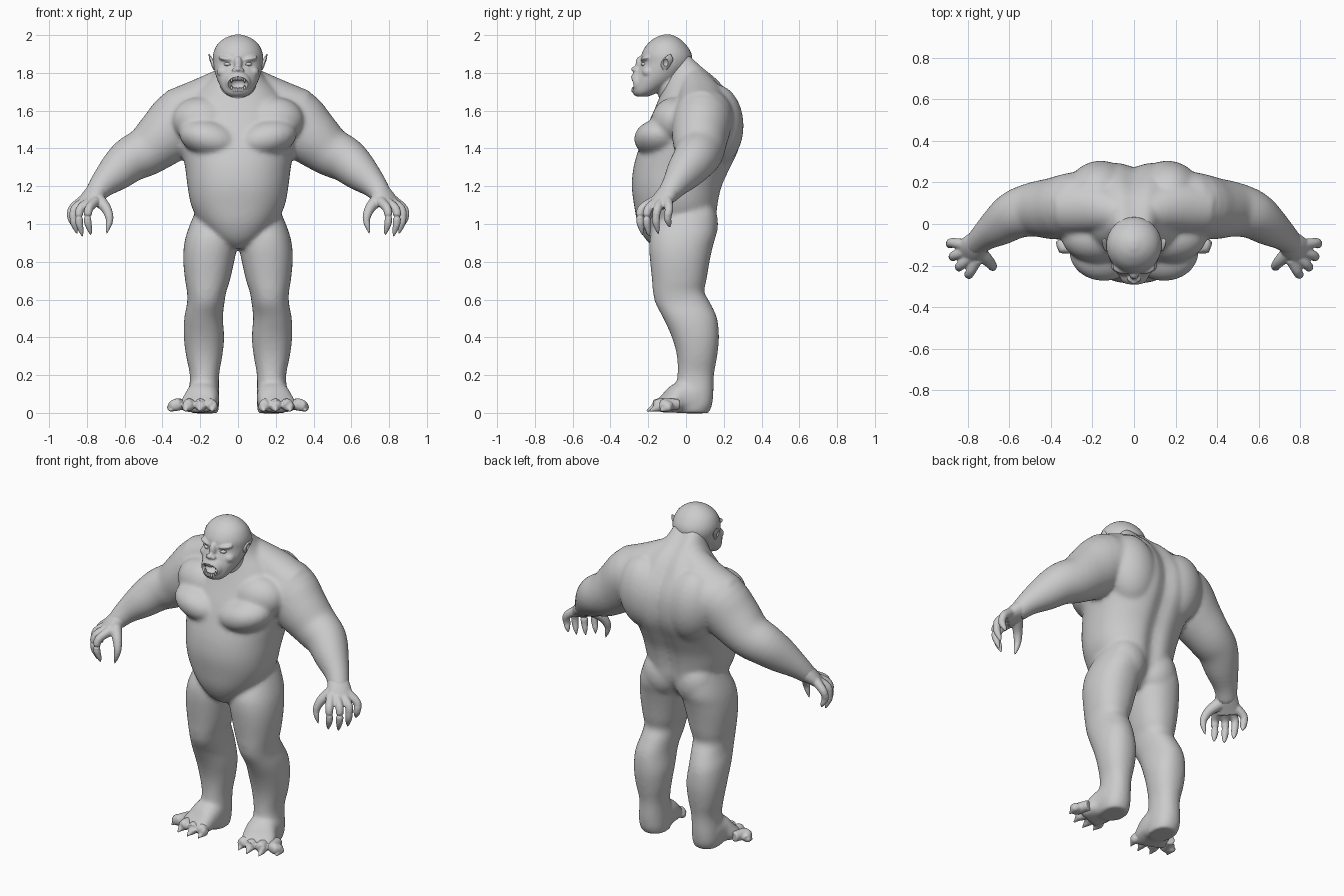
import bpy, bmesh, math
from mathutils import Vector, Matrix

cube = bpy.data.objects.get("Cube")
if cube:
    bpy.data.objects.remove(cube, do_unlink=True)

skin = bpy.data.materials.new("grey_skin")
skin.use_nodes = True
skin.diffuse_color = (0.6, 0.6, 0.6, 1)
skin.node_tree.nodes["Principled BSDF"].inputs["Base Color"].default_value = (0.6, 0.6, 0.6, 1)

SIDES, ONE = (1, -1), (1,)


def curve_through(points, steps):
    """Smooth path through points that also carry radii."""
    pts = [Vector(p) for p in points]
    pts = [2 * pts[0] - pts[1]] + pts + [2 * pts[-1] - pts[-2]]
    out = []
    for a, b, c, d in zip(pts, pts[1:], pts[2:], pts[3:]):
        for i in range(steps):
            t = i / steps
            out.append(b + (c - a) * (t / 2) + (a * 2 - b * 5 + c * 4 - d) * (t * t / 2)
                       + (b * 3 - a - c * 3 + d) * (t ** 3 / 2))
    return out + [pts[-2]]


def tube(bm, points, sides=SIDES, flat=False, power=2.0, groove=0.0, segs=32, steps=4):
    """Skin of elliptical rings; each point is x, y, z, radius across, radius along."""
    for s in sides:
        path = curve_through(points, steps)
        centres = [Vector((s * p[0], p[1], p[2])) for p in path]
        rings = []
        for i, (p, c) in enumerate(zip(path, centres)):
            u, v = Vector((1, 0, 0)), Vector((0, 1, 0))
            if not flat:
                t = (centres[min(i + 1, len(path) - 1)] - centres[max(i - 1, 0)]).normalized()
                u = t.cross(Vector((0, 0, 1))).normalized()
                v = u.cross(t)
            ring = []
            for k in range(segs):
                a = math.tau * k / segs
                ca, sa = math.cos(a), math.sin(a)
                ex = math.copysign(abs(ca) ** (2 / power), ca)
                ey = math.copysign(abs(sa) ** (2 / power), sa)
                co = c + u * (ex * max(p[3], .002)) + v * (ey * max(p[4], .002))
                if sa > 0:
                    co.y -= groove * math.exp(-(co.x / .05) ** 2)
                ring.append(bm.verts.new(co))
            rings.append(ring)
        for r, q in zip(rings, rings[1:]):
            for k in range(segs):
                n = (k + 1) % segs
                bm.faces.new((r[k], r[n], q[n], q[k]))
        bm.faces.new(rings[0][::-1])
        bm.faces.new(rings[-1])


def blob(bm, centre, size, sides=SIDES, tilt=0.0):
    """Ellipsoid muscle or lump, tilted in the front plane."""
    for s in sides:
        place = (Matrix.Translation((s * centre[0], centre[1], centre[2]))
                 @ Matrix.Rotation(s * tilt, 4, 'Y') @ Matrix.Diagonal((*size, 1)))
        bmesh.ops.create_uvsphere(bm, u_segments=32, v_segments=20, radius=1, matrix=place)


def section(rows):
    """Rows of height, front, back, half width become upright tube points."""
    return [(0, (f + b) / 2, z, w, (b - f) / 2) for z, f, b, w in rows]


def finish(name, bm, voxel=0.0, smooth=0):
    """Make the object, optionally fusing its pieces into one soft skin."""
    bmesh.ops.recalc_face_normals(bm, faces=bm.faces)
    mesh = bpy.data.meshes.new(name)
    bm.to_mesh(mesh)
    bm.free()
    obj = bpy.data.objects.new(name, mesh)
    bpy.context.collection.objects.link(obj)
    mesh.materials.append(skin)
    bpy.context.view_layer.objects.active = obj
    if voxel:
        m = obj.modifiers.new("fuse", 'REMESH')
        m.mode, m.voxel_size = 'VOXEL', voxel
        bpy.ops.object.modifier_apply(modifier=m.name)
        m = obj.modifiers.new("soften", 'SMOOTH')
        m.factor, m.iterations = 0.5, smooth
        bpy.ops.object.modifier_apply(modifier=m.name)
    obj.data.shade_smooth()
    return obj


def carve(obj, bm):
    """Cut the shape in bm out of obj."""
    cutter = finish("cutter", bm)
    cutter.hide_render = True
    cut = obj.modifiers.new("carve", 'BOOLEAN')
    cut.operation, cut.object, cut.solver = 'DIFFERENCE', cutter, 'EXACT'
    bpy.context.view_layer.objects.active = obj
    bpy.ops.object.modifier_apply(modifier=cut.name)
    bpy.data.objects.remove(cutter, do_unlink=True)
    bpy.ops.object.select_all(action='DESELECT')
    obj.select_set(True)
    bpy.ops.object.shade_smooth_by_angle(angle=math.radians(40))


# Torso and nape with a spine groove
bm = bmesh.new()
tube(bm, section([(.87, -.16, .08, .05), (.92, -.215, .125, .13), (1, -.255, .168, .2),
                  (1.1, -.275, .178, .248), (1.2, -.287, .2, .267), (1.3, -.278, .245, .28),
                  (1.4, -.25, .29, .3), (1.5, -.215, .303, .31), (1.6, -.17, .285, .29),
                  (1.7, -.13, .23, .22), (1.77, -.11, .175, .15), (1.83, -.11, .105, .11),
                  (1.89, -.13, .045, .088), (1.94, -.13, 0, .055)]),
     ONE, flat=True, power=2.2, groove=.03, segs=64)
# Chest, shoulder blades, buttocks and neck slope
blob(bm, (.145, -.135, 1.45), (.17, .14, .1), tilt=-.25)
blob(bm, (.18, -.06, 1.54), (.17, .125, .13), tilt=-.15)
blob(bm, (.16, .155, 1.52), (.16, .15, .22), tilt=.15)
blob(bm, (.11, .065, 1), (.12, .105, .14))
tube(bm, [(.07, .05, 1.75, .085, .08), (.19, .08, 1.67, .12, .105), (.32, .08, 1.59, .13, .13)])
# Arms
tube(bm, [(.16, .1, 1.55, .16, .15), (.28, .09, 1.56, .16, .168), (.38, .075, 1.47, .15, .157),
          (.48, .07, 1.388, .132, .132), (.57, .045, 1.34, .118, .12),
          (.65, -.01, 1.27, .097, .1), (.72, -.06, 1.205, .07, .071),
          (.77, -.11, 1.14, .055, .05)])
# Legs, given by height, front, back, inner and outer edge
legs = [(1.12, -.1, .13, .03, .2), (1.04, -.14, .155, .01, .237), (.95, -.185, .16, .002, .272),
        (.88, -.195, .142, .005, .287), (.8, -.19, .125, .02, .29), (.7, -.18, .108, .043, .28),
        (.64, -.175, .098, .062, .27), (.58, -.162, .13, .072, .27), (.5, -.12, .165, .08, .285),
        (.4, -.075, .175, .073, .287), (.3, -.048, .165, .083, .275), (.2, -.045, .148, .1, .255),
        (.1, -.06, .145, .1, .262), (.04, -.06, .138, .1, .262), (-.002, -.05, .12, .105, .25)]
tube(bm, [((i + o) / 2, (f + b) / 2, z, (o - i) / 2, (b - f) / 2) for z, f, b, i, o in legs],
     flat=True, power=2.2)
# Insteps
tube(bm, [(.185, .06, .09, .08, .085), (.188, -.03, .08, .09, .083), (.207, -.09, .052, .1, .054),
          (.225, -.14, .03, .098, .032)], power=2.4)
finish("body", bm, .011, 11)

# Hands: palm, four curled clawed fingers and a thumb
bm = bmesh.new()
tube(bm, [(.73, -.07, 1.19, .055, .056), (.775, -.115, 1.14, .068, .045), (.81, -.15, 1.095, .07, .03)])
for i in range(4):
    t = i / 3
    little, index = Vector((.878, -.09, 1.08)), Vector((.79, -.235, 1.08))
    knuckle = little.lerp(index, t) + Vector((.018, -.015, 0)) * math.sin(math.pi * t)
    base = Vector((.815, -.1, 1.13)).lerp(Vector((.755, -.17, 1.12)), t)
    drop = .1 + .05 * math.sin(t * 2.2)
    bend = knuckle + Vector((.006, -.008, -drop * .45))
    tip = knuckle + Vector((-.012, .005, -drop))
    tube(bm, [(*base, .028, .028), (*knuckle, .023, .023), (*bend, .021, .021),
              (*bend.lerp(tip, .6), .014, .014), (*tip, .003, .003)], segs=16)
tube(bm, [(.75, -.13, 1.14, .038, .038), (.7, -.18, 1.085, .028, .028),
          (.68, -.205, 1.03, .021, .021), (.687, -.21, .985, .014, .014), (.698, -.21, .945, .003, .003)], segs=16)
finish("hands", bm, .006, 3)

# Clawed toes
bm = bmesh.new()
for x, y in ((.135, -.19), (.2, -.205), (.275, -.19), (.355, -.135)):
    root = .21 + (x - .22) * .65
    tube(bm, [(root, -.04, .045, .03, .03), ((root + x) / 2, y * .5 - .05, .043, .032, .033),
              (x - .004, y + .045, .032, .027, .026), (x, y + .02, .02, .015, .015),
              (x + .003, y - .006, .008, .003, .003)], segs=16)
finish("toes", bm, .006, 3)

# Head: skull, jaw, brow, cheeks, muzzle and nose
bm = bmesh.new()
tube(bm, section([(1.675, -.265, -.2, .045), (1.7, -.285, -.14, .075), (1.75, -.282, -.05, .104),
                  (1.8, -.262, 0, .122), (1.85, -.24, .03, .132), (1.9, -.235, .03, .132),
                  (1.95, -.207, 0, .11), (1.985, -.165, -.04, .068), (2.003, -.12, -.08, .015)]),
     ONE, flat=True)
blob(bm, (.05, -.205, 1.872), (.055, .036, .017), tilt=-.2)
blob(bm, (.075, -.2, 1.805), (.037, .033, .03))
blob(bm, (0, -.245, 1.748), (.07, .055, .063), ONE)
blob(bm, (0, -.245, 1.848), (.022, .022, .04), ONE)
blob(bm, (0, -.27, 1.82), (.018, .022, .015), ONE)
blob(bm, (.018, -.264, 1.815), (.014, .018, .011))
tube(bm, [(0, -.02, 1.66, .12, .12), (0, -.07, 1.75, .1, .1), (0, -.09, 1.82, .09, .09)], ONE, flat=True)
head = finish("head", bm, .006, 4)

# Open mouth and eye sockets
bm = bmesh.new()
blob(bm, (0, -.3, 1.741), (.056, .07, .039), ONE)
blob(bm, (.055, -.25, 1.846), (.025, .022, .009), tilt=-.2)
carve(head, bm)

# Eyes
bm = bmesh.new()
blob(bm, (.054, -.22, 1.846), (.02, .018, .011))
finish("eyes", bm)

# Teeth: upper and lower rows with longer canines
bm = bmesh.new()
for row, z in ((-1, 1.782), (1, 1.7)):
    for i in range(4):
        x = .006 + .0095 * i
        y = -.283 + 12 * x * x
        size = .036 if i == 3 else .024
        tube(bm, [(x, y, z, .007, .007), (x, y, z + row * size * .6, .006, .006),
                  (x, y, z + row * size, .002, .002)], flat=True, segs=10)
finish("teeth", bm)

# Pointed, hollowed ears
bm = bmesh.new()
tube(bm, [(.118, -.112, 1.815, .012, .012), (.128, -.108, 1.842, .014, .026),
          (.142, -.095, 1.872, .01, .026), (.154, -.085, 1.9, .002, .004)], flat=True, segs=20)
ears = finish("ears", bm)
bm = bmesh.new()
blob(bm, (.147, -.108, 1.855), (.011, .014, .021), tilt=.35)
carve(ears, bm)
